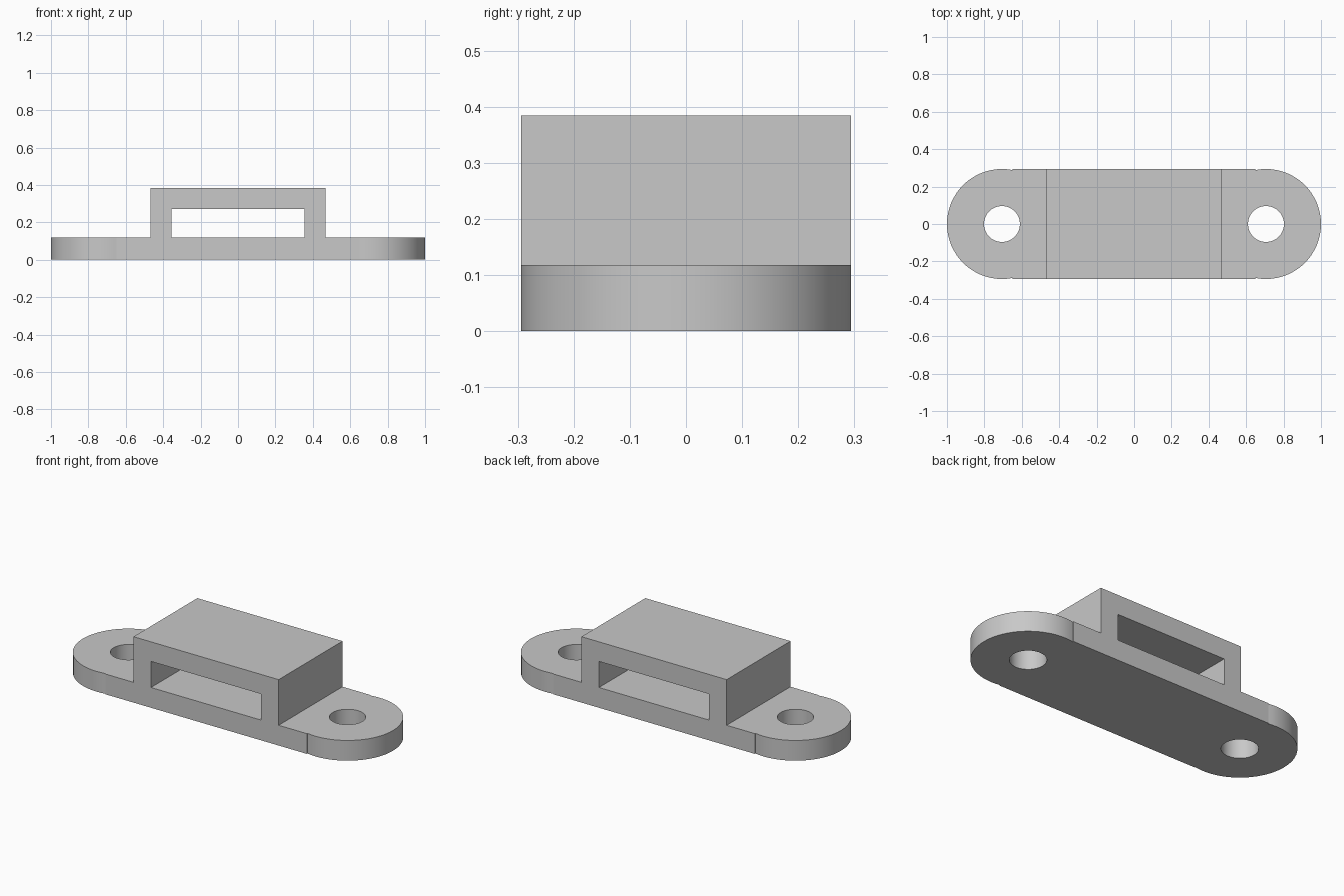
import bpy
import bmesh
import math
from mathutils import Vector

cube = bpy.data.objects.get("Cube")
if cube:
    bpy.data.objects.remove(cube, do_unlink=True)

PLATE_H = 0.118     # thickness of the base plate
TOP = 0.384         # top of the bridge
HALF_D = 0.294      # half depth, also the radius of the rounded ends
END_X = 0.706       # centre of each rounded end and its screw hole
HOLE_R = 0.096
FLAT_X = 0.65       # where the straight sides stop
BRIDGE_X = 0.468
SLOT_X = 0.355
SLOT_TOP = 0.27

grey = bpy.data.materials.new("plain_grey")
grey.use_nodes = True
colour = (0.58, 0.58, 0.58, 1)
grey.diffuse_color = colour
grey.node_tree.nodes["Principled BSDF"].inputs["Base Color"].default_value = colour


def prism(name, points, offset):
    """Extrude a closed outline of 3D points along the offset."""
    bm = bmesh.new()
    face = bm.faces.new([bm.verts.new(p) for p in points])
    extruded = bmesh.ops.extrude_face_region(bm, geom=[face])["geom"]
    moved = [v for v in extruded if isinstance(v, bmesh.types.BMVert)]
    bmesh.ops.translate(bm, verts=moved, vec=Vector(offset))
    bmesh.ops.recalc_face_normals(bm, faces=bm.faces)
    mesh = bpy.data.meshes.new(name)
    bm.to_mesh(mesh)
    bm.free()
    mesh.materials.append(grey)
    obj = bpy.data.objects.new(name, mesh)
    bpy.context.collection.objects.link(obj)
    return obj


def front_profile(name, profile, half_depth):
    return prism(name, [(x, -half_depth, z) for x, z in profile],
                 (0, 2 * half_depth, 0))


def disc(name, x, radius, z0, z1, sides=64):
    ring = [(x + radius * math.cos(math.tau * i / sides),
             radius * math.sin(math.tau * i / sides), z0) for i in range(sides)]
    return prism(name, ring, (0, 0, z1 - z0))


def combine(target, tool, operation):
    """Apply a boolean with the tool, then discard the tool."""
    bpy.context.view_layer.objects.active = target
    mod = target.modifiers.new(operation.lower(), "BOOLEAN")
    mod.operation = operation
    mod.solver = "EXACT"
    mod.object = tool
    bpy.ops.object.modifier_apply(modifier=mod.name)
    bpy.data.objects.remove(tool, do_unlink=True)


# Straight middle of the plate with the raised bridge, as one front profile
right = [(FLAT_X, 0), (FLAT_X, PLATE_H), (BRIDGE_X, PLATE_H), (BRIDGE_X, TOP)]
bracket = front_profile("bracket", right + [(-x, z) for x, z in reversed(right)], HALF_D)

# Slot running through the bridge, level with the plate top
slot = front_profile("slot_cutter", [(-SLOT_X, PLATE_H), (SLOT_X, PLATE_H),
                                     (SLOT_X, SLOT_TOP), (-SLOT_X, SLOT_TOP)], 0.5)
combine(bracket, slot, "DIFFERENCE")

# Rounded ends and their screw holes
for side in (-1, 1):
    combine(bracket, disc("rounded_end", side * END_X, HALF_D, 0, PLATE_H), "UNION")
for side in (-1, 1):
    combine(bracket, disc("hole_cutter", side * END_X, HOLE_R, -0.1, 0.3), "DIFFERENCE")

# Smooth the curved walls, keep the corners crisp
bpy.ops.object.select_all(action="DESELECT")
bracket.select_set(True)
bpy.context.view_layer.objects.active = bracket
bpy.ops.object.shade_smooth_by_angle(angle=math.radians(10))
